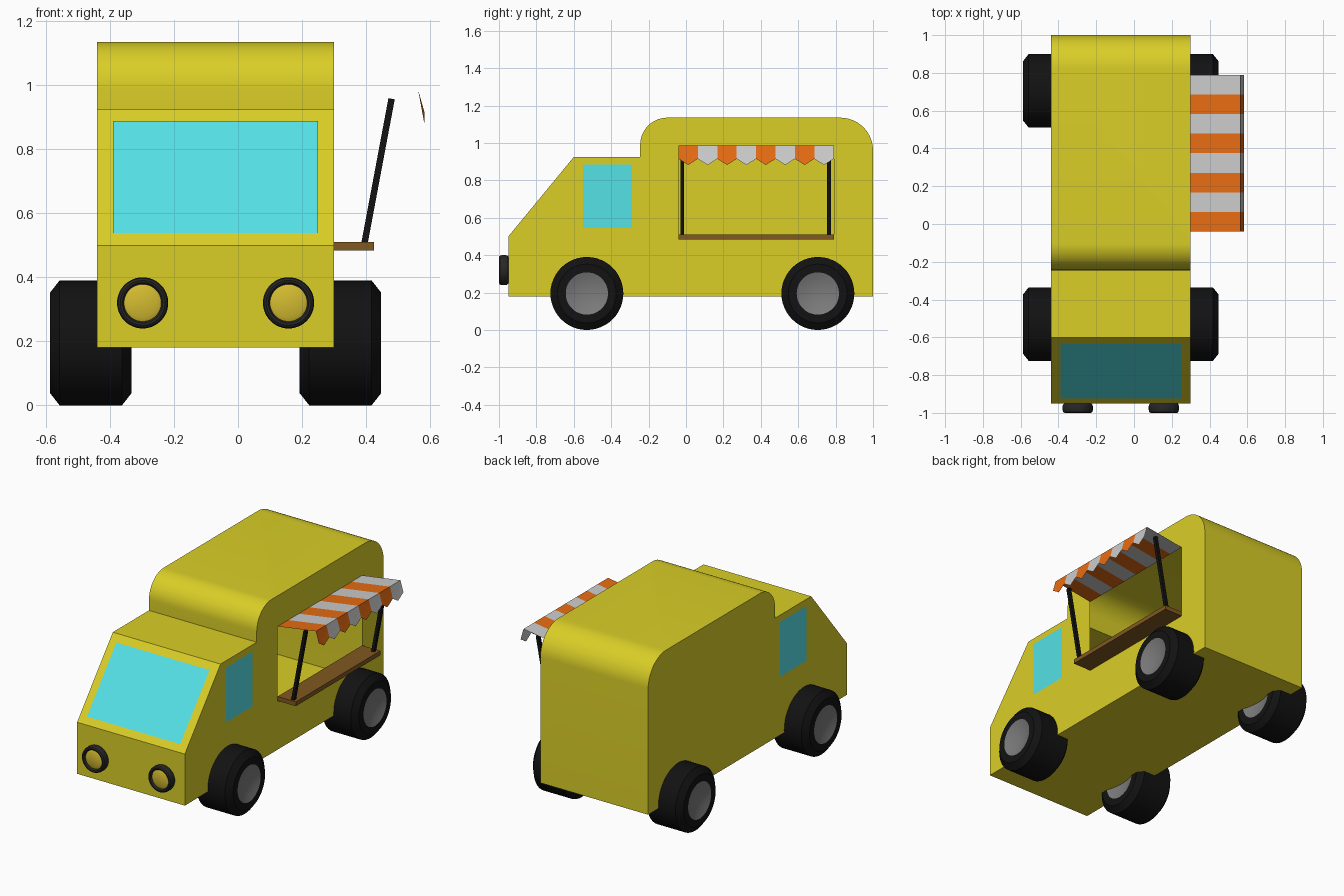
import bpy, bmesh, math
from mathutils import Vector, Matrix

if "Cube" in bpy.data.objects:
    bpy.data.objects.remove(bpy.data.objects["Cube"])

MID = -0.07            # centre plane of the van body
X0, X1 = -0.44, 0.30   # body sides


def mat(name, r, g, b):
    m = bpy.data.materials.new(name)
    m.diffuse_color = (r, g, b, 1)
    m.use_nodes = True
    m.node_tree.nodes["Principled BSDF"].inputs["Base Color"].default_value = m.diffuse_color
    return m


YELLOW = mat("yellow_paint", 0.70, 0.62, 0.02)
GLASS = mat("cyan_glass", 0.09, 0.76, 0.80)
BLACK = mat("black_rubber", 0.006, 0.006, 0.006)
RIM = mat("dark_trim", 0.02, 0.02, 0.02)
GOLD = mat("gold_lens", 0.66, 0.50, 0.03)
WOOD = mat("wood", 0.22, 0.10, 0.015)
ORANGE = mat("orange_cloth", 0.80, 0.15, 0.006)
WHITE = mat("white_cloth", 0.72, 0.72, 0.72)
HUB = mat("hub_grey", 0.20, 0.20, 0.20)


def finish(name, bm, *mats, recalc=True):
    if recalc:
        bmesh.ops.recalc_face_normals(bm, faces=bm.faces[:])
    me = bpy.data.meshes.new(name)
    bm.to_mesh(me)
    bm.free()
    for m in mats:
        me.materials.append(m)
    for p in me.polygons:
        p.use_smooth = True
    me.set_sharp_from_angle(angle=math.radians(30))
    ob = bpy.data.objects.new(name, me)
    bpy.context.collection.objects.link(ob)
    return ob


def box(name, lo, hi, m):
    bm = bmesh.new()
    bmesh.ops.create_cube(bm, size=1)
    lo, hi = Vector(lo), Vector(hi)
    for v in bm.verts:
        v.co = Vector([(lo[i] + hi[i]) / 2 + v.co[i] * (hi[i] - lo[i]) for i in range(3)])
    return finish(name, bm, m)


def panel(name, pts, m):
    bm = bmesh.new()
    bm.faces.new([bm.verts.new(p) for p in pts])
    return finish(name, bm, m, recalc=False)


def lathe(name, profile, axis, centre, m, closed=False, segs=48):
    """Revolve (radius, offset) points about the x axis or the -y axis."""
    bm = bmesh.new()
    rings = []
    for r, a in profile:
        ring = []
        for i in range(segs):
            t = 2 * math.pi * i / segs
            c, s = r * math.cos(t), r * math.sin(t)
            ring.append(bm.verts.new((a, c, s) if axis == 'X' else (c, -a, s)))
        rings.append(ring)
    pairs = list(zip(rings, rings[1:]))
    if closed:
        pairs.append((rings[-1], rings[0]))
    for p, q in pairs:
        for i in range(segs):
            j = (i + 1) % segs
            bm.faces.new((p[i], p[j], q[j], q[i]))
    bmesh.ops.remove_doubles(bm, verts=bm.verts[:], dist=1e-5)
    bmesh.ops.translate(bm, verts=bm.verts[:], vec=centre)
    return finish(name, bm, m)


def arc(cy, cz, r, a0, a1, n=14):
    return [(cy + r * math.cos(math.radians(a0 + (a1 - a0) * i / n)),
             cz + r * math.sin(math.radians(a0 + (a1 - a0) * i / n))) for i in range(n + 1)]


# Hollow body shell: side profile extruded across, then the serving hatch cut out
profile = [(-0.95, 0.18), (-0.95, 0.50), (-0.60, 0.925), (-0.245, 0.925)]
profile += arc(-0.10, 0.99, 0.145, 180, 90) + arc(0.825, 0.96, 0.175, 90, 0)
profile += [(1.0, 0.18)]
bm = bmesh.new()
left = bm.faces.new([bm.verts.new((X0, y, z)) for y, z in profile])
ext = bmesh.ops.extrude_face_region(bm, geom=[left], use_keep_orig=True)
bmesh.ops.translate(bm, vec=(X1 - X0, 0, 0),
                    verts=[g for g in ext["geom"] if isinstance(g, bmesh.types.BMVert)])
bmesh.ops.recalc_face_normals(bm, faces=bm.faces[:])
HY0, HY1, HZ0, HZ1 = -0.04, 0.79, 0.49, 0.945


def hatch_faces():
    return [f for f in bm.faces if all(abs(v.co.x - X1) < 1e-5 for v in f.verts)]


def in_hatch(f):
    c = f.calc_center_bounds()
    return HY0 < c.y < HY1


for co, no in (((0, HY0, 0), (0, 1, 0)), ((0, HY1, 0), (0, 1, 0)),
               ((0, 0, HZ0), (0, 0, 1)), ((0, 0, HZ1), (0, 0, 1))):
    fs = hatch_faces()
    if no[2]:
        fs = [f for f in fs if in_hatch(f)]
    geom = list({e for f in fs for e in f.edges}) + list({v for f in fs for v in f.verts}) + fs
    bmesh.ops.bisect_plane(bm, geom=geom, dist=1e-5, plane_co=co, plane_no=no)
hole = [f for f in hatch_faces() if in_hatch(f) and HZ0 < f.calc_center_bounds().z < HZ1]
bmesh.ops.delete(bm, geom=hole, context='FACES_ONLY')
finish("van_body", bm, YELLOW, recalc=False)

# Windscreen and cab side windows, just proud of the body
e = 0.003
panel("windscreen", [(-0.39, -0.921 - e, 0.535 + e), (0.25, -0.921 - e, 0.535 + e),
                     (0.25, -0.633 - e, 0.885 + e), (-0.39, -0.633 - e, 0.885 + e)], GLASS)
win = [(-0.55, 0.545), (-0.29, 0.545), (-0.29, 0.885), (-0.55, 0.885)]
panel("right_cab_window", [(X1 + e, y, z) for y, z in win], GLASS)
panel("left_cab_window", [(X0 - e, y, z) for y, z in reversed(win)], GLASS)

# Wheels: chamfered tyres with shallow dished hubs on both faces
half = [(0.113, 0.1275), (0.157, 0.1275), (0.195, 0.0975)]
tyre = half + [(r, -a) for r, a in reversed(half)]
dish = [(0, 0.106), (0.04, 0.109), (0.08, 0.116), (0.113, 0.1275)]
hub = dish + [(r, -a) for r, a in reversed(dish)]
for side, sx in (("left", -1), ("right", 1)):
    for end, y in (("front", -0.53), ("rear", 0.705)):
        c = (MID + sx * 0.39, y, 0.195)
        lathe(f"{end}_{side}_tyre", tyre, 'X', c, BLACK)
        lathe(f"{end}_{side}_hub", hub, 'X', c, HUB)
    # Headlights: rounded dark ring with gold lens
    c = (MID + sx * 0.228, -0.95, 0.32)
    lathe(f"{side}_headlight_ring", [(0.072, 0), (0.078, 0.006), (0.08, 0.015), (0.08, 0.035),
          (0.077, 0.045), (0.07, 0.05), (0.063, 0.048), (0.058, 0.04), (0.058, 0)],
          'Y', c, RIM, closed=True)
    lathe(f"{side}_headlight_lens", [(0, 0.043), (0.045, 0.042), (0.058, 0.036)], 'Y', c, GOLD)

# Serving counter
box("serving_counter", (X1, HY0, 0.483), (0.425, HY1, 0.51), WOOD)

# Leaning awning posts
for name, y in (("front_awning_post", -0.02), ("rear_awning_post", 0.765)):
    a, b = Vector((0.395, y, 0.505)), Vector((0.48, y, 0.958))
    bm = bmesh.new()
    bmesh.ops.create_cube(bm, size=1)
    rot = (b - a).to_track_quat('Z', 'Y').to_matrix().to_4x4()
    bmesh.ops.transform(bm, verts=bm.verts[:], matrix=Matrix.Translation((a + b) / 2) @ rot
                        @ Matrix.Diagonal((0.02, 0.02, (b - a).length, 1)))
    finish(name, bm, BLACK)

# Striped awning sheet with a pointed valance under each stripe
bm = bmesh.new()
n = 8
w = (HY1 - HY0) / n
for i in range(n):
    y0 = HY0 + i * w
    y1 = y0 + w
    ym = (y0 + y1) / 2
    v = [bm.verts.new(p) for p in ((X1, y0, 0.945), (0.563, y0, 0.985), (0.563, y1, 0.985),
         (X1, y1, 0.945), (0.583, y0, 0.915), (0.582, ym, 0.882), (0.583, y1, 0.915))]
    for ids in ((0, 1, 2, 3), (1, 4, 5), (1, 5, 2), (2, 5, 6)):
        bm.faces.new([v[k] for k in ids]).material_index = i % 2
bmesh.ops.remove_doubles(bm, verts=bm.verts[:], dist=1e-5)
finish("striped_awning", bm, ORANGE, WHITE, recalc=False)
